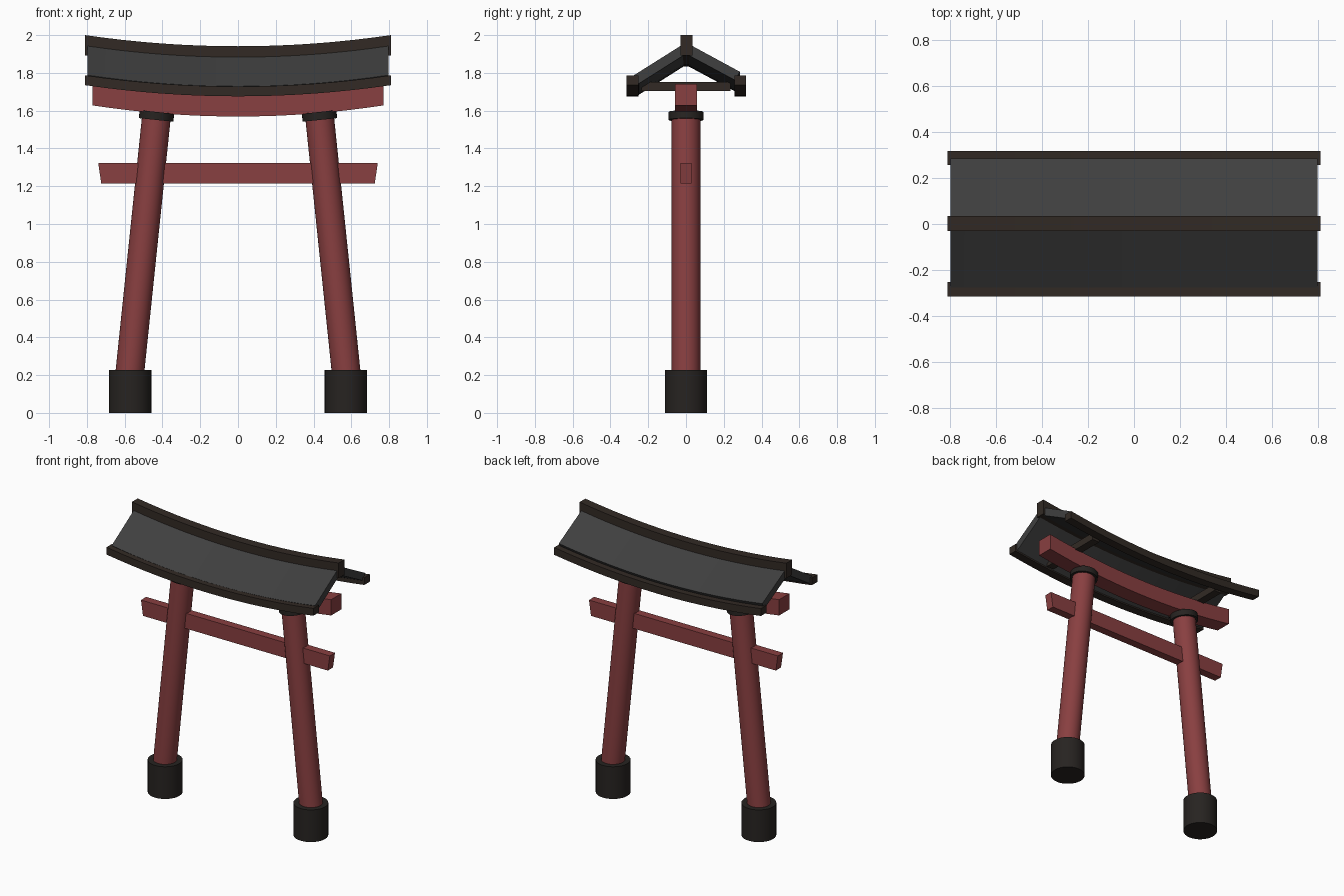
import bpy, bmesh, math
from mathutils import Vector

if "Cube" in bpy.data.objects:
    bpy.data.objects.remove(bpy.data.objects["Cube"])


def material(name, rgb):
    m = bpy.data.materials.new(name)
    m.diffuse_color = (*rgb, 1)
    m.use_nodes = True
    m.node_tree.nodes["Principled BSDF"].inputs["Base Color"].default_value = m.diffuse_color
    return m


RED = material("red_paint", (0.25, 0.05, 0.052))
WOOD = material("dark_wood", (0.032, 0.023, 0.018))
ROOF = material("roof_grey", (0.05, 0.05, 0.05))
BLACK = material("black_base", (0.02, 0.017, 0.015))


def finish(name, bm, mat):
    bmesh.ops.recalc_face_normals(bm, faces=bm.faces)
    mesh = bpy.data.meshes.new(name)
    bm.to_mesh(mesh)
    bm.free()
    ob = bpy.data.objects.new(name, mesh)
    bpy.context.collection.objects.link(ob)
    mesh.materials.append(mat)
    bpy.ops.object.select_all(action='DESELECT')
    ob.select_set(True)
    bpy.context.view_layer.objects.active = ob
    bpy.ops.object.shade_smooth_by_angle(angle=math.radians(30))
    return ob


def sagging(name, profile, half, mat, steps=16):
    """Sweep a (y, z) profile along x; z is given at the raised ends."""
    bm = bmesh.new()
    rings = []
    for i in range(steps + 1):
        x = half * (2 * i / steps - 1)
        drop = 0.059 * (1 - (x / half) ** 2)
        rings.append([bm.verts.new((x, y, z - drop)) for y, z in profile])
    n = len(profile)
    for a, b in zip(rings, rings[1:]):
        for j in range(n):
            k = (j + 1) % n
            bm.faces.new((a[j], a[k], b[k], b[j]))
    bm.faces.new(rings[0])
    bm.faces.new(rings[-1])
    return finish(name, bm, mat)


def rect(y0, y1, z0, z1):
    return [(y0, z0), (y1, z0), (y1, z1), (y0, z1)]


def cylinder(name, p0, p1, radius, mat):
    p0, p1 = Vector(p0), Vector(p1)
    bm = bmesh.new()
    bmesh.ops.create_cone(bm, cap_ends=True, segments=32, radius1=radius,
                          radius2=radius, depth=(p1 - p0).length)
    ob = finish(name, bm, mat)
    ob.location = (p0 + p1) / 2
    ob.rotation_euler = (p1 - p0).to_track_quat('Z', 'Y').to_euler()
    return ob


def box(name, x0, x1, y0, y1, z0, z1, mat, taper=0.0):
    bm = bmesh.new()
    bmesh.ops.create_cube(bm, size=1)
    for v in bm.verts:
        low = v.co.z < 0
        x = x1 - taper * low if v.co.x > 0 else x0 + taper * low
        v.co = (x, y1 if v.co.y > 0 else y0, z0 if low else z1)
    return finish(name, bm, mat)


# Leaning pillars with bases, collars and roof ties
for label, s in (("left", -1), ("right", 1)):
    def axis(z):
        return (s * (0.571 - (z - 0.23) * 0.104), 0, z)
    cylinder(label + "_base", (s * 0.571, 0, 0), (s * 0.571, 0, 0.228), 0.112, BLACK)
    cylinder(label + "_pillar", axis(0.12), axis(1.59), 0.076, RED)
    cylinder(label + "_collar", axis(1.551), axis(1.593), 0.092, BLACK)
    box(label + "_roof_tie", s * 0.525 - 0.029, s * 0.525 + 0.029,
        -0.235, 0.235, 1.703, 1.753, WOOD)

# Crossbeams
box("lower_crossbeam", -0.74, 0.74, -0.029, 0.029, 1.215, 1.323, RED, taper=0.016)
sagging("upper_crossbeam", rect(-0.057, 0.057, 1.628, 1.74), 0.77, RED)

# Roof beams
sagging("ridge_beam", rect(-0.03, 0.034, 1.893, 2.0), 0.81, WOOD)
sagging("front_eave_beam", rect(-0.314, -0.252, 1.735, 1.787), 0.81, WOOD)
sagging("back_eave_beam", rect(0.257, 0.318, 1.735, 1.787), 0.81, WOOD)

# Sloping roof panels
for label, s, out, drop in (("front", -1, 0.275, 0.170), ("back", 1, 0.285, 0.152)):
    top, low = 1.958, 1.958 - drop
    sagging(label + "_roof_panel",
            [(s * 0.005, top), (s * out, low), (s * (out - 0.025), low - 0.045),
             (s * 0.005, top - 0.06)], 0.797, ROOF)
